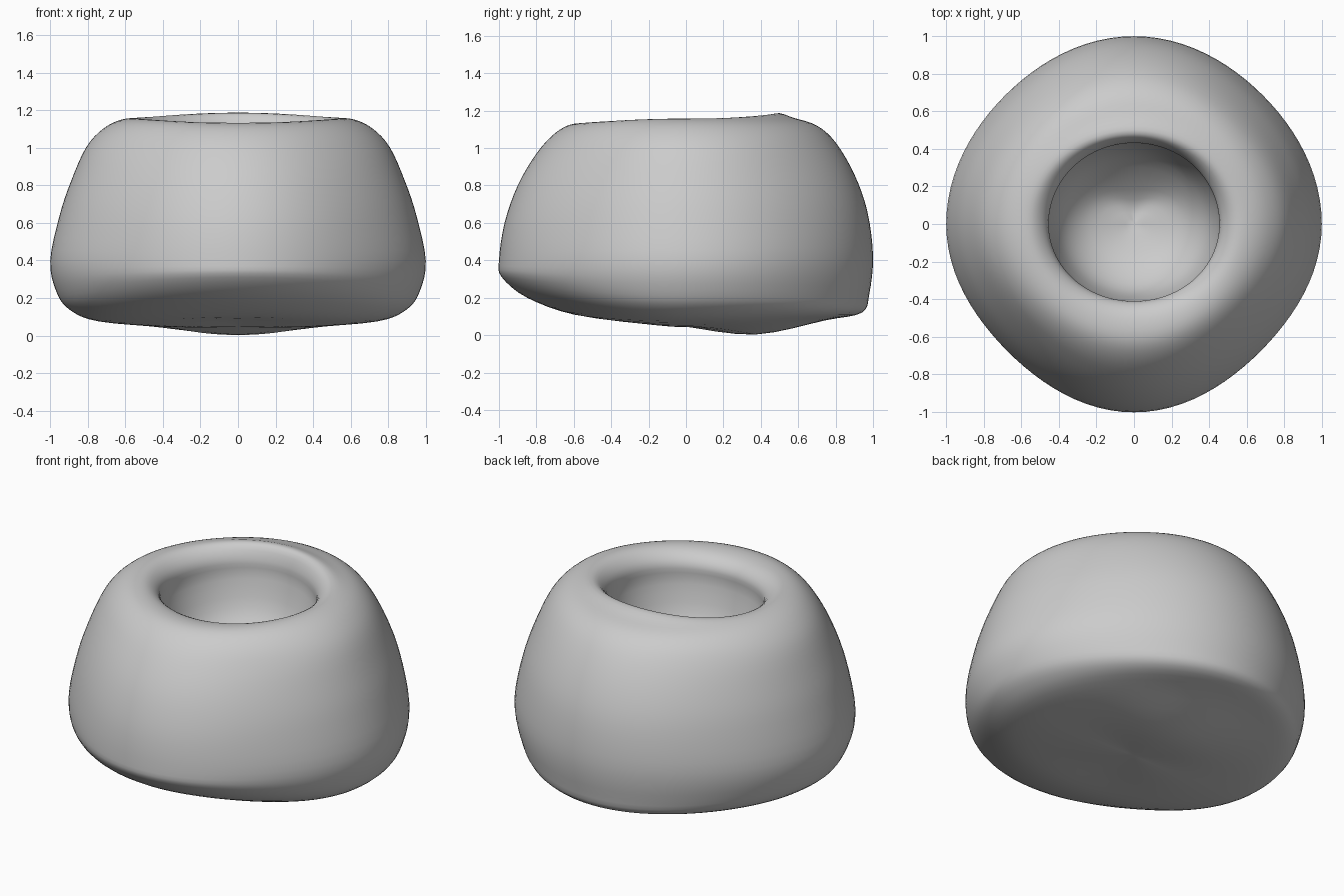
import bpy, bmesh
from math import sin, cos, pi
from mathutils import Vector

if "Cube" in bpy.data.objects:
    bpy.data.objects.remove(bpy.data.objects["Cube"])

# (radius, height) of the same contour toward the front, side and back,
# from the cavity floor, over the rim, down the outside to the underside
STATIONS = [
    ((0, .55), (0, .55), (0, .55)),
    ((.20, .61), (.24, .61), (.13, .56)),
    ((.35, .74), (.38, .74), (.35, .77)),
    ((.41, .95), (.45, .95), (.425, .99)),
    ((.415, 1.06), (.46, 1.08), (.435, 1.10)),
    ((.48, 1.12), (.53, 1.15), (.48, 1.185)),
    ((.60, 1.13), (.62, 1.15), (.58, 1.16)),
    ((.70, 1.08), (.72, 1.10), (.70, 1.12)),
    ((.80, .97), (.81, 1.0), (.80, 1.03)),
    ((.90, .80), (.89, .82), (.90, .86)),
    ((.97, .60), (.95, .64), (.97, .66)),
    ((1, .40), (1, .40), (1, .42)),
    ((.985, .31), (.97, .24), (.98, .22)),
    ((.85, .20), (.90, .14), (.94, .12)),
    ((.60, .11), (.74, .075), (.75, .08)),
    ((.30, .08), (.35, .045), (.37, .003)),
    ((0, .045), (0, .045), (0, .045)),
]
SEG, SUB = 96, 4


def smooth_path(pts):
    """Catmull-Rom samples through the points."""
    out = []
    for i in range(len(pts) - 1):
        a, b = pts[max(i - 1, 0)], pts[i]
        c, d = pts[i + 1], pts[min(i + 2, len(pts) - 1)]
        for k in range(SUB):
            t = k / SUB
            out.append(.5 * (2 * b + (c - a) * t + (2 * a - 5 * b + 4 * c - d) * t**2
                             + (3 * b - a - 3 * c + d) * t**3))
    return out + [pts[-1]]


paths = [smooth_path([Vector(s[i]) for s in STATIONS]) for i in range(3)]

# hollow rounded body
bm = bmesh.new()
rings = []
last = len(paths[0]) - 1
for j, (f, s, b) in enumerate(zip(*paths)):
    if j in (0, last):
        rings.append([bm.verts.new((0, 0, f.y))] * SEG)
        continue
    ring = []
    for i in range(SEG):
        a = 2 * pi * i / SEG
        w = sin(a)**2
        r, z = s * (1 - w) + (b if sin(a) > 0 else f) * w
        # slightly flattened diagonals on the outside
        outer = min(max((r - .5) / .3, 0), 1)
        r *= 1 - outer * (.03 if sin(a) > 0 else .045) * sin(2 * a)**2
        ring.append(bm.verts.new((r * cos(a), r * sin(a), z)))
    rings.append(ring)
for lo, hi in zip(rings, rings[1:]):
    for i in range(SEG):
        n = (i + 1) % SEG
        bm.faces.new(list(dict.fromkeys((lo[i], hi[i], hi[n], lo[n]))))
bmesh.ops.recalc_face_normals(bm, faces=bm.faces)
for face in bm.faces:
    face.smooth = True
mesh = bpy.data.meshes.new("hollow_body")
bm.to_mesh(mesh)
bm.free()
body = bpy.data.objects.new("hollow_body", mesh)
bpy.context.collection.objects.link(body)
